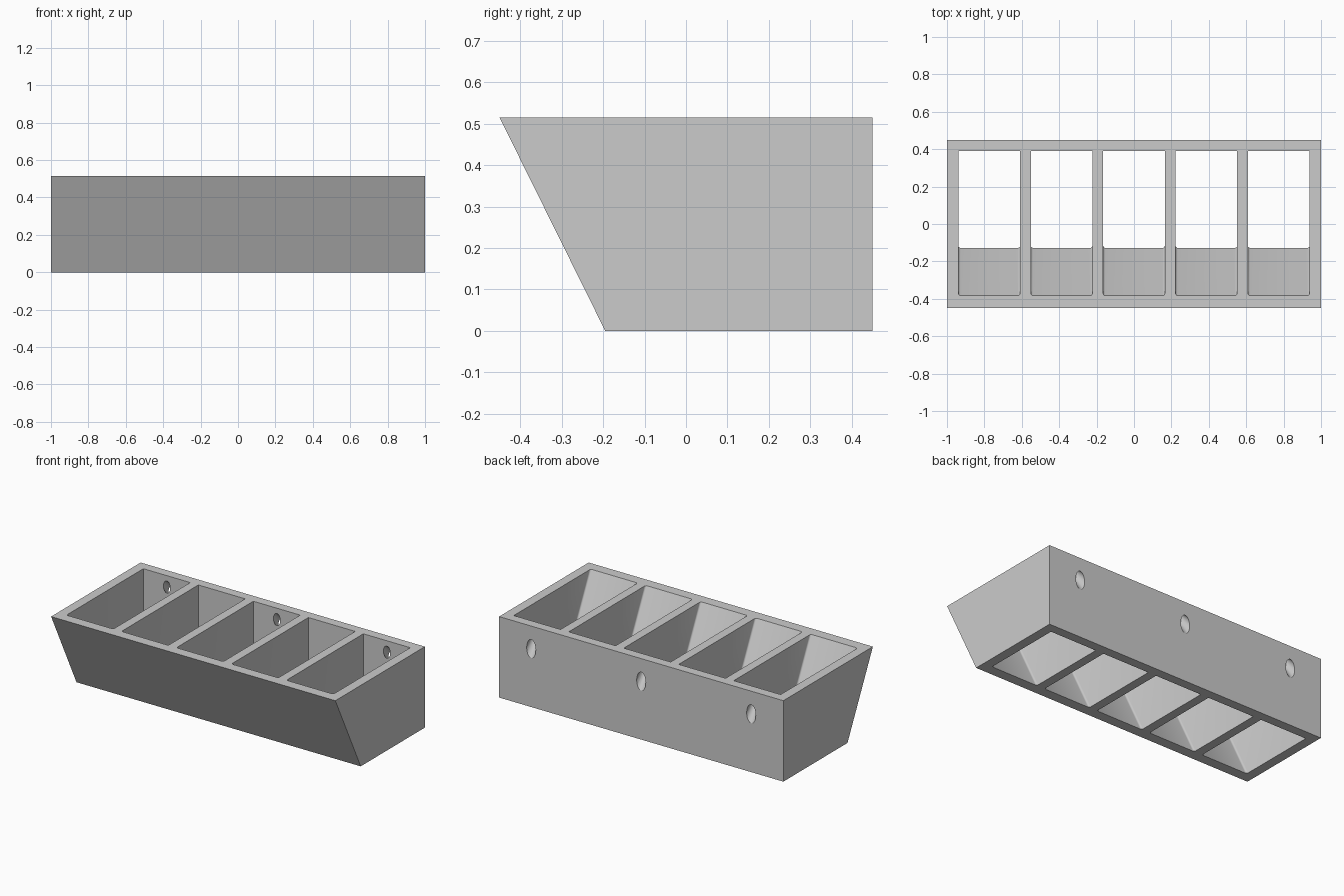
import bpy, bmesh, math

W, D, H = 1.0, 0.45, 0.515        # half width, half depth, height
SLOPE = 0.255                     # how far the front leans out over the height
PITCH, POCKET = 0.387, 0.165      # pocket spacing and half width

cube = bpy.data.objects.get("Cube")
if cube:
    bpy.data.objects.remove(cube, do_unlink=True)

grey = bpy.data.materials.new("plain grey")
grey.use_nodes = True
colour = (0.6, 0.6, 0.6, 1)
grey.diffuse_color = colour
grey.node_tree.nodes["Principled BSDF"].inputs["Base Color"].default_value = colour


def loft(name, rings):
    """Closed solid through matching rings of points."""
    bm = bmesh.new()
    loops = [[bm.verts.new(p) for p in ring] for ring in rings]
    n = len(loops[0])
    for a, b in zip(loops, loops[1:]):
        for i in range(n):
            j = (i + 1) % n
            bm.faces.new((a[i], a[j], b[j], b[i]))
    bm.faces.new(loops[0][::-1])
    bm.faces.new(loops[-1])
    bmesh.ops.recalc_face_normals(bm, faces=bm.faces)
    mesh = bpy.data.meshes.new(name)
    bm.to_mesh(mesh)
    bm.free()
    mesh.materials.append(grey)
    obj = bpy.data.objects.new(name, mesh)
    bpy.context.collection.objects.link(obj)
    return obj


def cut(body, cutter):
    """Subtract a solid from the body and discard it."""
    mod = body.modifiers.new("cut", "BOOLEAN")
    mod.operation, mod.solver, mod.object = "DIFFERENCE", "EXACT", cutter
    bpy.context.view_layer.objects.active = body
    bpy.ops.object.modifier_apply(modifier=mod.name)
    bpy.data.objects.remove(cutter, do_unlink=True)


def pocket_ring(x, z):
    """Pocket outline with small rounded front corners."""
    front = -0.128 - SLOPE * z / H
    r = 0.012
    ring = [(x + POCKET, 0.39, z), (x - POCKET, 0.39, z)]
    for side, start in ((-1, 180), (1, 270)):
        for k in range(4):
            a = math.radians(start + 30 * k)
            ring.append((x + side * (POCKET - r) + r * math.cos(a),
                         front + r + r * math.sin(a), z))
    return ring


def hole_ring(x, t):
    """Section of a slanted, tapering hole; t runs from back face to pocket."""
    ring = []
    for k in range(32):
        a = math.tau * k / 32
        ring.append((x + (0.032 - 0.008 * t) * math.cos(a), D - 0.06 * t,
                     0.37 + 0.073 * t + (0.059 - 0.021 * t) * math.sin(a)))
    return ring


# Open box with a leaning front
profile = [(-D + SLOPE, 0), (D, 0), (D, H), (-D, H)]
organizer = loft("organizer_body", [[(x, y, z) for y, z in profile] for x in (-W, W)])

# Five compartments running right through
for i in range(-2, 3):
    cut(organizer, loft("pocket_cutter", [pocket_ring(i * PITCH, z) for z in (-0.1, H + 0.1)]))

# Three slanted mounting holes in the back wall
for i in (-2, 0, 2):
    cut(organizer, loft("hole_cutter", [hole_ring(i * PITCH, t) for t in (-0.3, 1.3)]))

bpy.ops.object.select_all(action="DESELECT")
organizer.select_set(True)
bpy.context.view_layer.objects.active = organizer
bpy.ops.object.shade_smooth_by_angle(angle=math.radians(32))
